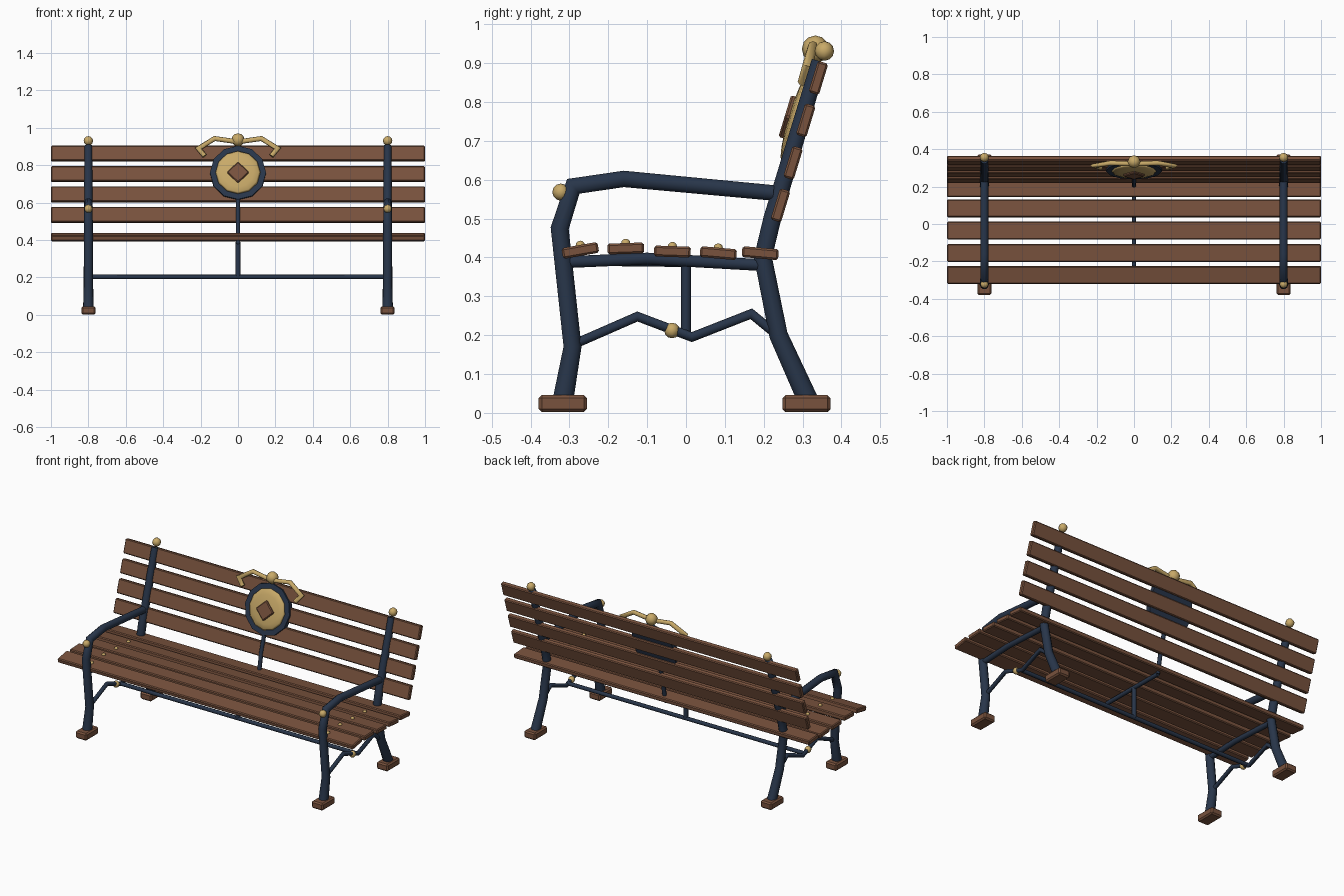
import bpy, bmesh, math
from mathutils import Vector, Matrix

if "Cube" in bpy.data.objects:
    bpy.data.objects.remove(bpy.data.objects["Cube"], do_unlink=True)


def make_material(name, rgb, rough=0.6):
    m = bpy.data.materials.new(name)
    m.use_nodes = True
    m.diffuse_color = (*rgb, 1)
    node = m.node_tree.nodes["Principled BSDF"]
    node.inputs["Base Color"].default_value = (*rgb, 1)
    node.inputs["Roughness"].default_value = rough
    return m


WOOD = make_material("brown wood", (0.19, 0.085, 0.047))
IRON = make_material("navy iron", (0.021, 0.036, 0.068))
BRASS = make_material("brass", (0.58, 0.4, 0.14))
LEAN = math.radians(17)


def finish(name, bm, mat, smooth=False):
    bmesh.ops.recalc_face_normals(bm, faces=bm.faces)
    for f in bm.faces:
        f.smooth = smooth
    mesh = bpy.data.meshes.new(name)
    bm.to_mesh(mesh)
    bm.free()
    mesh.materials.append(mat)
    ob = bpy.data.objects.new(name, mesh)
    bpy.context.collection.objects.link(ob)
    return ob


def block(name, loc, size, tilt, bevel=0.005):
    """Chamfered wooden board."""
    bm = bmesh.new()
    bmesh.ops.create_cube(bm, size=1)
    bmesh.ops.scale(bm, vec=size, verts=bm.verts)
    bmesh.ops.bevel(bm, geom=bm.edges[:], offset=bevel, segments=1,
                    affect='EDGES', profile=0.5)
    ob = finish(name, bm, WOOD)
    ob.location = loc
    ob.rotation_euler = (math.radians(tilt), 0, 0)
    return ob


def tube(name, pts, radii, mat, sides=10):
    """Swept pipe with mitred corners; radii is one value or one per point."""
    pts = [Vector(p) for p in pts]
    if not isinstance(radii, (list, tuple)):
        radii = [radii] * len(pts)
    bm = bmesh.new()
    steps = [(b - a).normalized() for a, b in zip(pts, pts[1:])]
    side = (Vector((1, 0, 0)) if all(abs(s.x) < 0.1 for s in steps)
            else Vector((0, 1, 0)))
    rings = []
    for i, p in enumerate(pts):
        d0, d1 = steps[max(i - 1, 0)], steps[min(i, len(steps) - 1)]
        d = (d0 + d1).normalized()
        u = (side - d * side.dot(d)).normalized()
        v = d.cross(u) / max(d.dot(d1), 0.6)
        rings.append([bm.verts.new(p + radii[i] * (u * math.cos(a) + v * math.sin(a)))
                      for a in (math.tau * k / sides for k in range(sides))])
    for r, s in zip(rings, rings[1:]):
        for k in range(sides):
            j = (k + 1) % sides
            bm.faces.new((r[k], r[j], s[j], s[k]))
    bm.faces.new(rings[0][::-1])
    bm.faces.new(rings[-1])
    ob = finish(name, bm, mat, True)
    ob.data.set_sharp_from_angle(angle=math.radians(70))
    return ob


def ball(name, loc, r):
    bm = bmesh.new()
    bmesh.ops.create_uvsphere(bm, u_segments=8, v_segments=6, radius=r)
    ob = finish(name, bm, BRASS, True)
    ob.location = loc
    return ob


# Seat and back boards
SEAT = [(-0.272, 0.418, 10), (-0.155, 0.423, 2), (-0.035, 0.415, -2),
        (0.083, 0.411, -5), (0.191, 0.411, -5)]
for i, (y, z, a) in enumerate(SEAT):
    block(f"seat_slat_{i + 1}", (0, y, z), (2, 0.094, 0.028), a)
for i in range(4):
    block(f"back_slat_{i + 1}", (0, 0.243 + 0.0325 * i, 0.534 + 0.1093 * i),
          (2, 0.028, 0.084), -17)

# Side frames
FRONT = [(-0.317, 0.03), (-0.292, 0.17), (-0.325, 0.475), (-0.29, 0.583),
         (-0.16, 0.602), (0.225, 0.566)]
REAR = [(0.315, 0.03), (0.238, 0.2), (0.198, 0.4), (0.222, 0.5), (0.343, 0.905)]
RAIL = [(-0.305, 0.388), (-0.1, 0.397), (0.2, 0.38)]
BRACE = [(-0.285, 0.178), (-0.125, 0.248), (0.015, 0.195), (0.168, 0.255), (0.235, 0.2)]
for label, x in (("left", 0.8), ("right", -0.8)):
    def at(path):
        return [(x, y, z) for y, z in path]
    tube(f"{label}_front_leg_and_arm", at(FRONT), [0.028, 0.024, 0.024, 0.022, 0.022, 0.021], IRON)
    tube(f"{label}_rear_leg_and_post", at(REAR), [0.028, 0.025, 0.024, 0.024, 0.021], IRON)
    tube(f"{label}_seat_rail", at(RAIL), 0.016, IRON)
    tube(f"{label}_brace", at(BRACE), 0.012, IRON, 8)
    for part, y in (("front", -0.317), ("rear", 0.31)):
        block(f"{label}_{part}_foot", (x, y, 0.024), (0.076, 0.124, 0.044), 0, 0.008)
    ball(f"{label}_post_finial", (x, 0.356, 0.931), 0.025)
    ball(f"{label}_arm_finial", (x, -0.322, 0.568), 0.022)
    ball(f"{label}_brace_knob", (x, -0.036, 0.212), 0.02)
    for i, (y, z, a) in enumerate(SEAT[:4]):
        ball(f"{label}_seat_rivet_{i + 1}", (x, y, z + 0.013), 0.012)

# Centre supports
tube("stretcher", [(-0.8, 0, 0.203), (0.8, 0, 0.203)], 0.012, IRON, 8)
tube("centre_post", [(0, 0, 0.2), (0, 0, 0.39)], 0.013, IRON, 8)
tube("centre_seat_rail", [(0, -0.225, 0.39), (0, 0.2, 0.385)], 0.012, IRON, 8)
tube("medallion_stem", [(0, 0.2, 0.385), (0, 0.225, 0.52), (0, 0.262, 0.65)], 0.012, IRON, 8)

# Medallion: rim, shallow dome and diamond, all facing along the back's lean
FACING = (Matrix.Translation((0, 0.297, 0.757))
          @ Matrix.Rotation(math.pi / 2 - LEAN, 4, 'X'))

bm = bmesh.new()
bmesh.ops.create_cone(bm, cap_ends=True, segments=12, radius1=0.15, radius2=0.15, depth=0.03)
finish("medallion_rim", bm, IRON).matrix_world = FACING

bm = bmesh.new()
bmesh.ops.create_uvsphere(bm, u_segments=12, v_segments=8, radius=0.12)
bmesh.ops.scale(bm, vec=(1, 1, 0.14), verts=bm.verts)
dome = finish("medallion_dome", bm, BRASS, True)
dome.matrix_world = FACING @ Matrix.Translation((0, 0, 0.016))

diamond = block("medallion_diamond", (0, 0, 0), (0.084, 0.084, 0.026), 0)
diamond.matrix_world = (FACING @ Matrix.Translation((0, -0.006, 0.03))
                        @ Matrix.Rotation(math.pi / 4, 4, 'Z'))

# Crest above the medallion
ball("crest_ball", (0, 0.333, 0.936), 0.035)
for label, s in (("left", 1), ("right", -1)):
    tube(f"{label}_crest_scroll",
         [(s * x, 0.303 + 0.28 * (z - 0.86), z) for x, z in
          ((0, 0.925), (0.125, 0.943), (0.212, 0.89), (0.178, 0.85))], 0.013, BRASS, 8)
